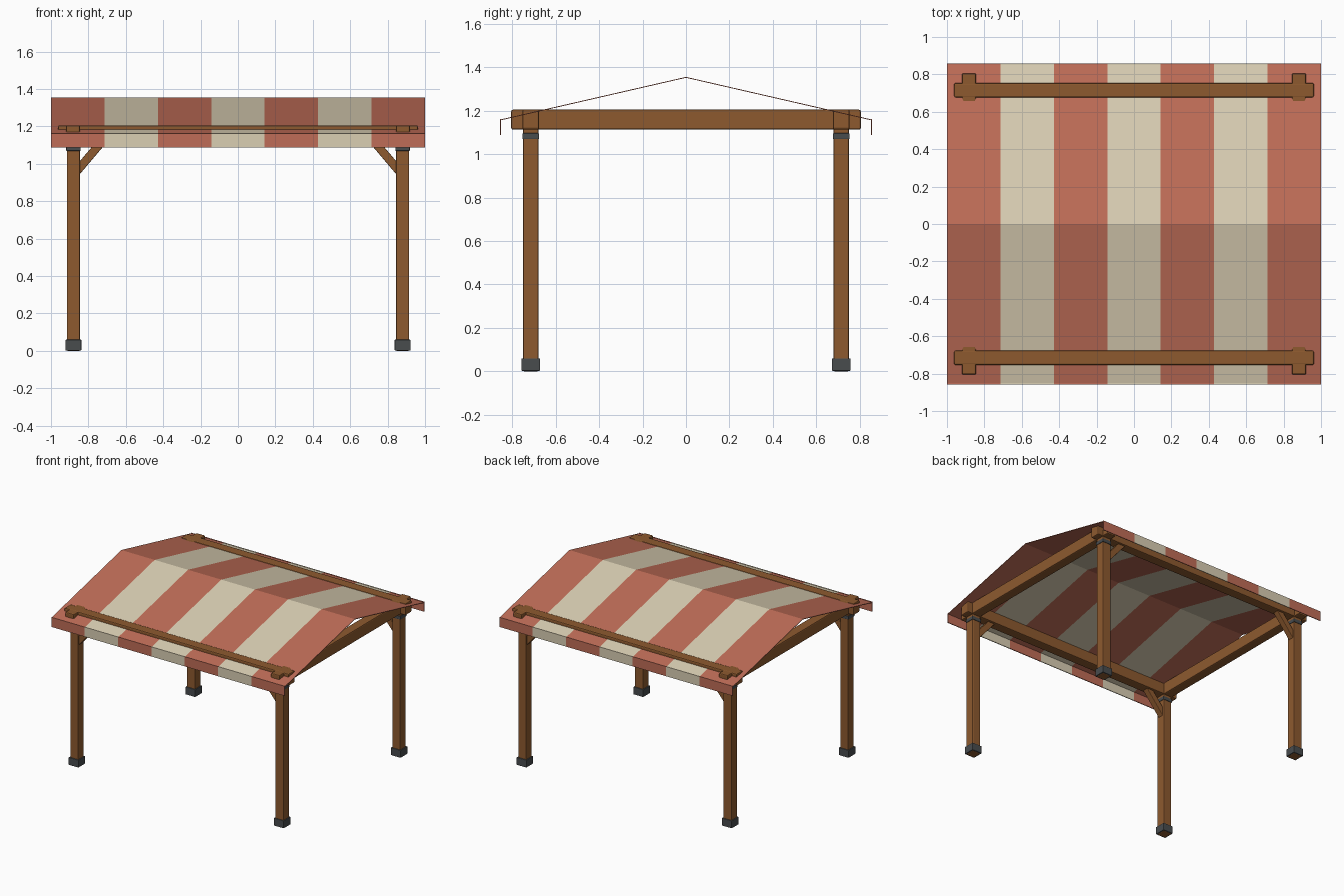
import bpy, bmesh, math
from mathutils import Matrix, Vector

if "Cube" in bpy.data.objects:
    bpy.data.objects.remove(bpy.data.objects["Cube"])


def material(name, rgb):
    m = bpy.data.materials.new(name)
    m.diffuse_color = (*rgb, 1)
    m.use_nodes = True
    m.node_tree.nodes["Principled BSDF"].inputs["Base Color"].default_value = m.diffuse_color
    return m


WOOD = material("brown wood", (0.27, 0.102, 0.028))
METAL = material("dark metal", (0.065, 0.072, 0.076))
RED = material("terracotta cloth", (0.52, 0.152, 0.095))
CREAM = material("cream cloth", (0.70, 0.62, 0.45))


def finish(name, bm, mats):
    mesh = bpy.data.meshes.new(name)
    bmesh.ops.recalc_face_normals(bm, faces=bm.faces)
    bm.to_mesh(mesh)
    bm.free()
    for m in mats:
        mesh.materials.append(m)
    obj = bpy.data.objects.new(name, mesh)
    bpy.context.collection.objects.link(obj)
    return obj


def box(name, center, size, mat, bevel=0.0, tilt=0.0):
    """Bevelled box, optionally tilted about the y axis."""
    bm = bmesh.new()
    bmesh.ops.create_cube(bm, size=1, matrix=Matrix.Diagonal((*size, 1)))
    if bevel:
        bmesh.ops.bevel(bm, geom=bm.edges[:], offset=bevel, segments=2,
                        profile=0.5, affect='EDGES')
    obj = finish(name, bm, [mat])
    obj.location = center
    obj.rotation_euler = (0, tilt, 0)
    return obj


PX, PY = 0.88, 0.715          # post positions
BEAM_Z, BEAM_H = 1.159, 0.092

for sx in (-1, 1):
    for sy in (-1, 1):
        # Post with foot and collar
        x, y = sx * PX, sy * PY
        box("post", (x, y, 0.56), (0.07, 0.07, 1.12), WOOD, 0.005)
        box("post_foot", (x, y, 0.031), (0.085, 0.085, 0.058), METAL, 0.003)
        box("post_collar", (x, y, 1.083), (0.077, 0.077, 0.027), METAL, 0.003)

        # Diagonal brace from the post up to the long beam
        a, b = Vector((sx * 0.865, y, 0.957)), Vector((sx * 0.72, y, 1.128))
        d = b - a
        box("corner_brace", (a + b) / 2, (0.045, 0.045, d.length), WOOD, 0.004,
            math.atan2(d.x, d.z))

    # Cross beam on each side
    box("cross_beam", (sx * 0.882, 0, BEAM_Z), (0.076, 1.61, BEAM_H), WOOD, 0.008)

# Long beams at front and back
for sy in (-1, 1):
    box("long_beam", (0, sy * PY, BEAM_Z + 0.001), (1.924, 0.077, BEAM_H), WOOD, 0.008)


def striped_sheet(name, profile, stripes=7):
    """Extrude a closed y-z outline along x, one colour per stripe."""
    bm = bmesh.new()
    rings = [[bm.verts.new((-1 + 2 * i / stripes, y, z)) for y, z in profile]
             for i in range(stripes + 1)]
    n = len(profile)
    for i in range(stripes):
        for k in range(n):
            f = bm.faces.new((rings[i][k], rings[i][(k + 1) % n],
                              rings[i + 1][(k + 1) % n], rings[i + 1][k]))
            f.material_index = i % 2
    # Close both gable edges
    for ring in (rings[0], rings[-1]):
        for k in range(n // 2 - 1):
            bm.faces.new((ring[k], ring[k + 1], ring[n - 2 - k], ring[n - 1 - k]))
    return finish(name, bm, [RED, CREAM])


# Pitched canopy
EAVE_Y, EAVE_Z, RIDGE_Z, T = 0.854, 1.160, 1.356, 0.004
striped_sheet("canopy", [(-EAVE_Y, EAVE_Z), (0, RIDGE_Z), (EAVE_Y, EAVE_Z),
                         (EAVE_Y, EAVE_Z - T), (0, RIDGE_Z - T), (-EAVE_Y, EAVE_Z - T)])

# Hanging valance along each eave
for sy in (-1, 1):
    o, i = sy * (EAVE_Y + 0.003), sy * (EAVE_Y - 0.003)
    striped_sheet("valance", [(o, 1.088), (o, 1.163), (i, 1.163), (i, 1.088)])
